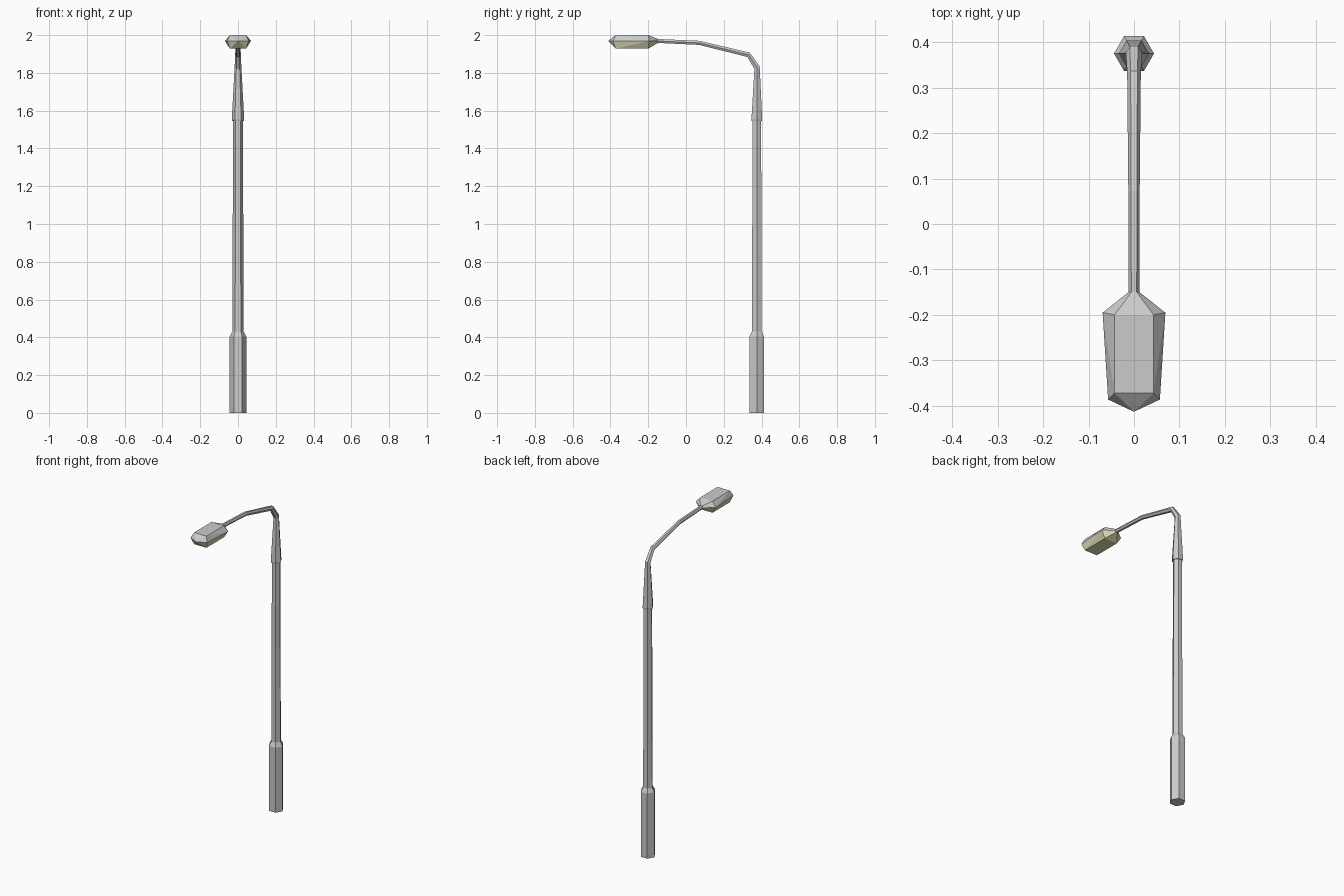
import bpy, bmesh
from math import sin, cos, pi, radians

if "Cube" in bpy.data.objects:
    bpy.data.objects.remove(bpy.data.objects["Cube"])


def finish(bm, name, color=None):
    bmesh.ops.recalc_face_normals(bm, faces=bm.faces)
    mesh = bpy.data.meshes.new(name)
    bm.to_mesh(mesh)
    bm.free()
    if color:
        mat = bpy.data.materials.new(name)
        mat.diffuse_color = color
        mat.use_nodes = True
        mat.node_tree.nodes["Principled BSDF"].inputs["Base Color"].default_value = mat.diffuse_color
        mesh.materials.append(mat)
    ob = bpy.data.objects.new(name, mesh)
    bpy.context.collection.objects.link(ob)
    return ob


def hex_loft(name, rings):
    """Loft hexagons; each ring is (y, z, radius, tilt towards -y in degrees)."""
    bm = bmesh.new()
    loops = []
    for y, z, r, tilt in rings:
        t = radians(tilt)
        loops.append([bm.verts.new((r * cos(k * pi / 3),
                                    y + r * sin(k * pi / 3) * cos(t),
                                    z + r * sin(k * pi / 3) * sin(t))) for k in range(6)])
    for a, b in zip(loops, loops[1:]):
        for k in range(6):
            j = (k + 1) % 6
            bm.faces.new((a[k], a[j], b[j], b[k]))
    bm.faces.new(loops[0][::-1])
    bm.faces.new(loops[-1])
    return finish(bm, name)


def head_half(name, z_flat, z_arm, color=None):
    """Half of the lamp head: hull of the widest outline and a flat panel."""
    z_mid = 1.969
    half = [(0.012, -0.15, z_mid), (0.069, -0.195, z_mid), (0.057, -0.386, z_mid),
            (0.043, -0.20, z_flat), (0.043, -0.372, z_flat), (0.006, -0.15, z_arm)]
    pts = [(0, -0.413, z_mid)] + half + [(-x, y, z) for x, y, z in half]
    bm = bmesh.new()
    for p in pts:
        bm.verts.new(p)
    bmesh.ops.convex_hull(bm, input=bm.verts)
    # open the side where the two halves meet
    inner = [f for f in bm.faces if all(abs(v.co.z - z_mid) < 1e-5 for v in f.verts)]
    bmesh.ops.delete(bm, geom=inner, context='FACES')
    bmesh.ops.dissolve_limit(bm, angle_limit=0.02, verts=bm.verts, edges=bm.edges)
    return finish(bm, name, color)


Y = 0.375

# Pole with its thicker base
hex_loft("pole", [(Y, 0, 0.044, 0), (Y, 0.405, 0.044, 0),
                  (Y, 0.43, 0.030, 0), (Y, 1.56, 0.026, 0)])

# Sleeve and curved arm
hex_loft("arm", [(Y, 1.545, 0.031, 0), (Y, 1.553, 0.033, 0), (0.376, 1.828, 0.018, 27),
                 (0.331, 1.896, 0.015, 63), (0.071, 1.959, 0.0125, 84),
                 (-0.15, 1.969, 0.012, 90)])

# Lamp head: grey housing above, yellowish lens below
head_half("lamp_housing", 2.0, 1.98)
head_half("lamp_lens", 1.928, 1.958, (0.75, 0.75, 0.48, 1))
